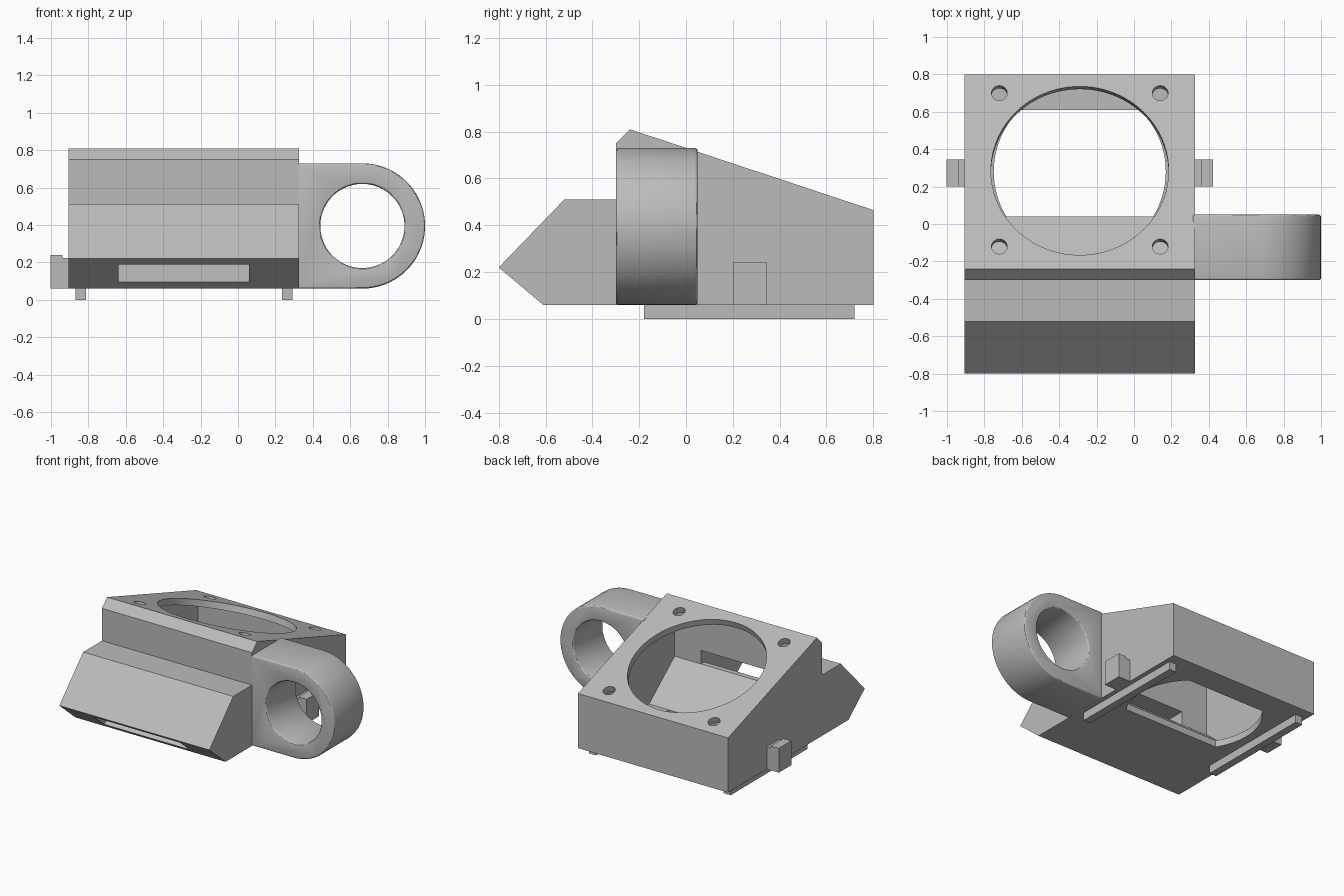
import bpy, bmesh, math
from mathutils import Matrix, Vector

cube = bpy.data.objects.get("Cube")
if cube:
    bpy.data.objects.remove(cube)

gray = bpy.data.materials.new("plain gray")
gray.use_nodes = True
COLOR = (0.5, 0.5, 0.5, 1)
gray.diffuse_color = COLOR
gray.node_tree.nodes["Principled BSDF"].inputs["Base Color"].default_value = COLOR


def finish(name, bm):
    bmesh.ops.recalc_face_normals(bm, faces=bm.faces)
    mesh = bpy.data.meshes.new(name)
    bm.to_mesh(mesh)
    bm.free()
    mesh.materials.append(gray)
    obj = bpy.data.objects.new(name, mesh)
    bpy.context.collection.objects.link(obj)
    return obj


def prism(name, points, axis, lo, hi):
    """Extrude a 2D outline along one axis from lo to hi."""
    place = {"x": lambda a, b: (lo, a, b),
             "y": lambda a, b: (a, lo, b),
             "z": lambda a, b: (a, b, lo)}[axis]
    bm = bmesh.new()
    face = bm.faces.new([bm.verts.new(place(a, b)) for a, b in points])
    ext = bmesh.ops.extrude_face_region(bm, geom=[face])
    move = Vector([(hi - lo) * (axis == k) for k in "xyz"])
    bmesh.ops.translate(bm, vec=move,
                        verts=[v for v in ext["geom"] if isinstance(v, bmesh.types.BMVert)])
    return finish(name, bm)


def box(name, x, y, z):
    return prism(name, [(x[0], y[0]), (x[1], y[0]), (x[1], y[1]), (x[0], y[1])], "z", *z)


def cylinder(name, center, radius, depth, tilt, sides=64):
    bm = bmesh.new()
    bmesh.ops.create_cone(bm, cap_ends=True, segments=sides, radius1=radius,
                          radius2=radius, depth=depth,
                          matrix=Matrix.Translation(center) @ Matrix.Rotation(tilt, 4, "X"))
    return finish(name, bm)


def apply_mods(obj):
    bpy.context.view_layer.objects.active = obj
    for mod in list(obj.modifiers):
        bpy.ops.object.modifier_apply(modifier=mod.name)


def cut(obj, cutter):
    mod = obj.modifiers.new("cut", "BOOLEAN")
    mod.operation, mod.solver, mod.object = "DIFFERENCE", "EXACT", cutter
    apply_mods(obj)
    bpy.data.objects.remove(cutter)


def smooth(obj):
    bpy.ops.object.select_all(action="DESELECT")
    obj.select_set(True)
    bpy.context.view_layer.objects.active = obj
    bpy.ops.object.shade_smooth_by_angle(angle=math.radians(30))


LEFT, RIGHT, MID = -0.905, 0.325, -0.29
SLOPE = math.atan2(0.345, 1.04)


def roof(y):
    return 0.81 - math.tan(SLOPE) * (y + 0.24)


# Housing with a sloped roof and a wedge nozzle
body = prism("housing", [(-0.8, 0.22), (-0.52, 0.51), (-0.3, 0.51), (-0.3, 0.75),
                         (-0.24, 0.81), (0.8, roof(0.8)), (0.8, 0.06), (-0.61, 0.06)],
             "x", LEFT, RIGHT)

# Inner chamber with a floor that rises toward the nozzle
cut(body, prism("chamber_cutter", [(-0.26, 0.35), (0.04, 0.11), (0.75, 0.11),
                                   (0.75, roof(0.75) - 0.05), (-0.24, roof(-0.24) - 0.05),
                                   (-0.26, 0.75)],
                "x", LEFT + 0.05, RIGHT - 0.05))

# Duct leading down to the outlet slot
cut(body, prism("duct_cutter", [(-0.815, 0.13), (-0.765, 0.19), (-0.52, 0.45), (-0.2, 0.45),
                                (-0.2, 0.35), (-0.3, 0.35), (-0.652, 0.095), (-0.702, 0.035)],
                "x", -0.64, 0.06))

# Large fan opening and four screw holes square to the roof
cut(body, cylinder("fan_cutter", (MID, 0.285, roof(0.285)), 0.475, 0.18, -SLOPE, 96))
for x in (MID - 0.43, MID + 0.43):
    for y in (-0.12, 0.7):
        cut(body, cylinder("screw_cutter", (x, y, roof(y)), 0.042, 0.16, -SLOPE, 32))

# Floor opening: a circle flattened at front and back
R, CY, N = 0.46, 0.28, 20
a0, a1 = math.asin((0.04 - CY) / R), math.asin((0.61 - CY) / R)
arc = [a0 + (a1 - a0) * i / N for i in range(N + 1)]
arc += [math.pi - a for a in reversed(arc)]
cut(body, prism("floor_cutter", [(MID + R * math.cos(a), CY + R * math.sin(a)) for a in arc],
                "z", 0.0, 0.2))
smooth(body)

# Mounting ring on the left side, rounded at its rims
CX, CZ, RO = 0.665, 0.395, 0.335
outline = [(RIGHT - 0.01, CZ - RO)]
outline += [(CX + RO * math.cos(t), CZ + RO * math.sin(t))
            for t in (math.pi * (i / 40 - 0.5) for i in range(41))]
outline += [(RIGHT - 0.01, CZ + RO)]
ring = prism("mounting_ring", outline, "y", -0.3, 0.05)
cut(ring, cylinder("ring_cutter", (CX, -0.125, CZ), 0.225, 0.6, math.pi / 2, 80))
bevel = ring.modifiers.new("rim", "BEVEL")
bevel.width, bevel.segments = 0.012, 3
bevel.limit_method, bevel.angle_limit = "ANGLE", math.radians(40)
apply_mods(ring)
smooth(ring)

# Rails below the housing
for side, x in (("right", -0.87), ("left", 0.235)):
    box(side + "_rail", (x, x + 0.057), (-0.18, 0.72), (0, 0.065))

# Stepped side clips
for side, wall, out in (("right", LEFT, -1), ("left", RIGHT, 1)):
    steps = [(0, 0.06), (0.098, 0.06), (0.098, 0.24), (0.033, 0.24), (0.033, 0.225), (0, 0.225)]
    prism(side + "_clip", [(wall + out * d, z) for d, z in steps], "y", 0.2, 0.345)
